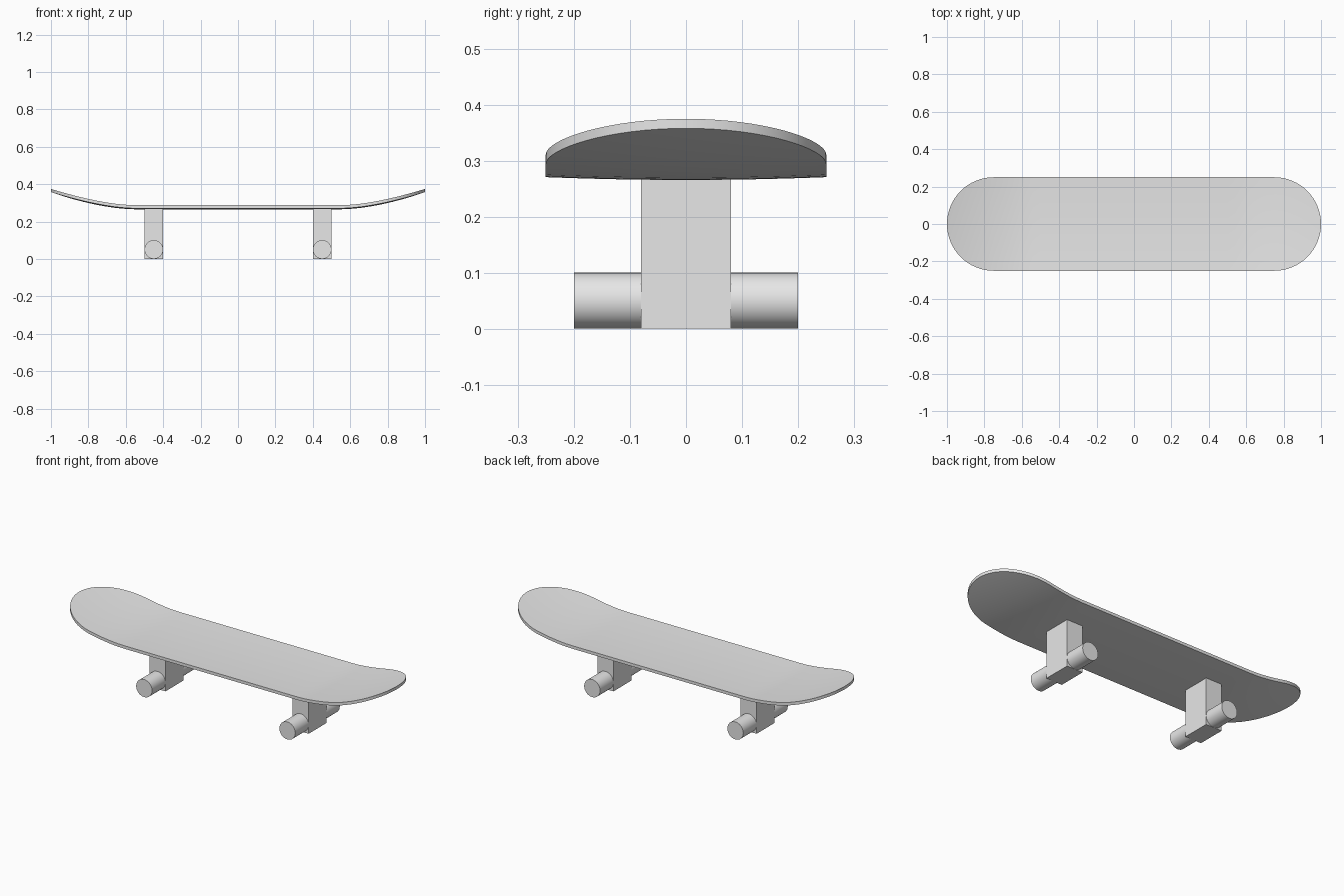
import bpy
import bmesh
from math import sin, cos, pi

cube = bpy.data.objects.get("Cube")
if cube:
    bpy.data.objects.remove(cube, do_unlink=True)

HALF_WIDTH, CAP_START, THICKNESS = 0.25, 0.75, 0.017
CAP_STEPS, FLAT_STEPS, ROWS = 16, 36, 12

grey = bpy.data.materials.new("light grey")
grey.use_nodes = True
grey.diffuse_color = (0.8, 0.8, 0.8, 1)
grey.node_tree.nodes["Principled BSDF"].inputs["Base Color"].default_value = (0.8, 0.8, 0.8, 1)


def finish(obj):
    obj.data.materials.clear()
    obj.data.materials.append(grey)
    bpy.ops.object.select_all(action="DESELECT")
    obj.select_set(True)
    bpy.context.view_layer.objects.active = obj
    bpy.ops.object.shade_smooth_by_angle(angle=pi / 6)


def deck_height(x, y):
    # Upswept nose and tail, with a slight concave across the width
    rise = 0.092 * (max(0, abs(x) - 0.55) / 0.45) ** 1.7
    return 0.283 + rise + 0.005 * (y / HALF_WIDTH) ** 2


# Deck: stations along a rounded outline, each with its half width
cap = [(CAP_START + HALF_WIDTH * sin(a), HALF_WIDTH * cos(a))
       for a in (i * pi / 2 / CAP_STEPS for i in range(1, CAP_STEPS + 1))]
flat = [(CAP_START * (2 * i / FLAT_STEPS - 1), HALF_WIDTH) for i in range(FLAT_STEPS + 1)]
stations = [(-x, w) for x, w in reversed(cap)] + flat + cap

bm = bmesh.new()
columns = []
for x, w in stations:
    ys = [w * (2 * j / ROWS - 1) for j in range(ROWS + 1)]
    columns.append([bm.verts.new((x, y, deck_height(x, y))) for y in ys])
for a, b in zip(columns, columns[1:]):
    for j in range(ROWS):
        bm.faces.new((a[j], b[j], b[j + 1], a[j + 1]))
bmesh.ops.remove_doubles(bm, verts=bm.verts[:], dist=0.0001)
lower = bmesh.ops.extrude_face_region(bm, geom=bm.faces[:], use_keep_orig=True)["geom"]
bmesh.ops.translate(bm, vec=(0, 0, -THICKNESS),
                    verts=[v for v in lower if isinstance(v, bmesh.types.BMVert)])
bmesh.ops.recalc_face_normals(bm, faces=bm.faces[:])
mesh = bpy.data.meshes.new("deck")
bm.to_mesh(mesh)
bm.free()
deck = bpy.data.objects.new("deck", mesh)
bpy.context.collection.objects.link(deck)
finish(deck)

# Trucks: an upright block with a roller running through it
for side, x in (("left", 0.45), ("right", -0.45)):
    bpy.ops.mesh.primitive_cube_add(size=1, location=(x, 0, 0.1345))
    block = bpy.context.object
    block.name = side + "_truck_block"
    block.scale = (0.1, 0.16, 0.267)
    finish(block)

    bpy.ops.mesh.primitive_cylinder_add(vertices=32, radius=0.05, depth=0.4,
                                        location=(x, 0, 0.051), rotation=(pi / 2, 0, 0))
    roller = bpy.context.object
    roller.name = side + "_wheel_roller"
    finish(roller)
